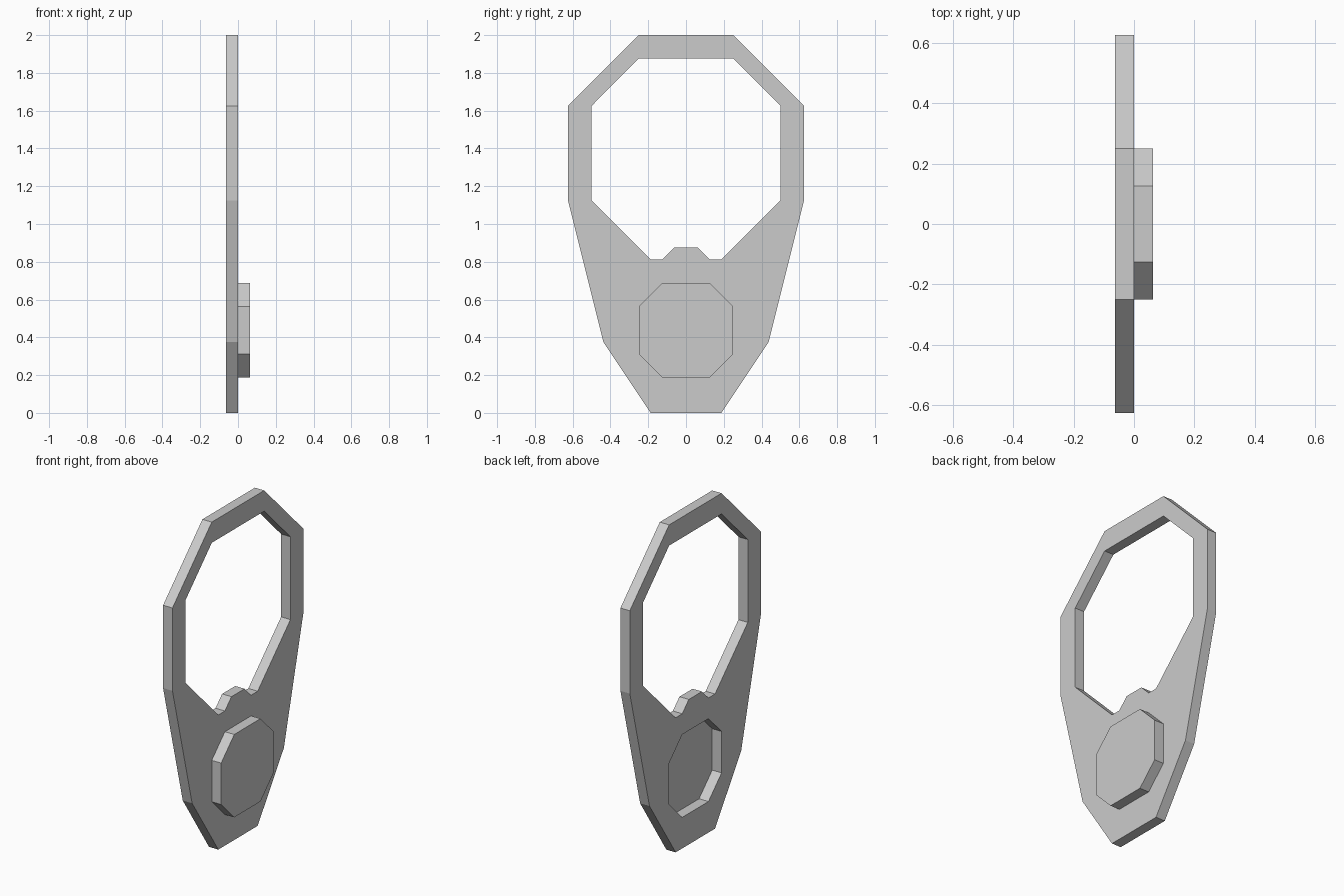
import bpy, bmesh

if "Cube" in bpy.data.objects:
    bpy.data.objects.remove(bpy.data.objects["Cube"])

T = 0.0625  # thickness of both layers


def mirrored(half):
    """Close a right-hand (y, z) half profile, listed top to bottom."""
    return half + [(-y, z) for y, z in reversed(half)]


def sheet(name, loops, x_mid):
    """Flat part in the YZ plane; the first loop is the outline, the rest are holes."""
    bm = bmesh.new()
    for loop in loops:
        vs = [bm.verts.new((x_mid, y, z)) for y, z in loop]
        for a, b in zip(vs, vs[1:] + vs[:1]):
            bm.edges.new((a, b))
    bmesh.ops.triangle_fill(bm, edges=bm.edges[:], use_beauty=True,
                            normal=(1, 0, 0))
    bmesh.ops.recalc_face_normals(bm, faces=bm.faces[:])
    me = bpy.data.meshes.new(name)
    bm.to_mesh(me)
    bm.free()
    ob = bpy.data.objects.new(name, me)
    bpy.context.collection.objects.link(ob)
    mod = ob.modifiers.new("thickness", 'SOLIDIFY')
    mod.thickness = T
    mod.offset = 0
    return ob


outline = mirrored([(.25, 2), (.625, 1.625), (.625, 1.125),
                    (.4375, .375), (.1875, 0)])
window = mirrored([(.25, 1.875), (.5, 1.625), (.5, 1.125),
                   (.1875, .8125), (.125, .8125), (.0625, .875)])
octagon = mirrored([(.125, .6875), (.25, .5625),
                    (.25, .3125), (.125, .1875)])

# Plate with the large window and the octagonal pocket
sheet("plate", [outline, window, octagon], -T / 2)
# Octagonal boss pushed out one thickness in front of the pocket
sheet("raised_boss", [octagon], T / 2)
